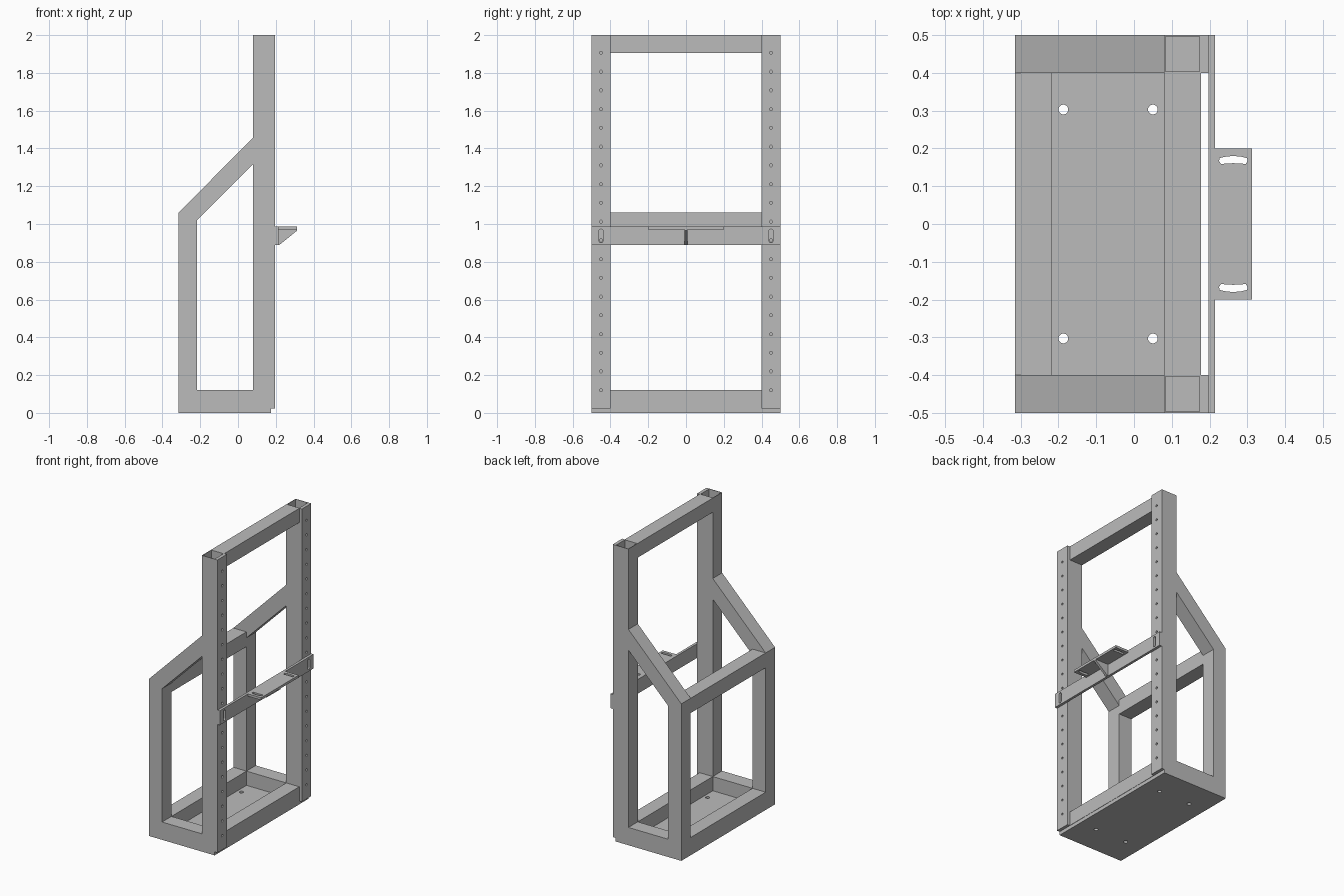
import bpy, bmesh, math
from mathutils import Vector

cube = bpy.data.objects.get("Cube")
if cube:
    bpy.data.objects.remove(cube)

steel = bpy.data.materials.new("grey steel")
steel.use_nodes = True
GREY = (0.5, 0.5, 0.5, 1)
steel.diffuse_color = GREY
steel.node_tree.nodes["Principled BSDF"].inputs["Base Color"].default_value = GREY


def finish(name, bm):
    bmesh.ops.recalc_face_normals(bm, faces=bm.faces)
    mesh = bpy.data.meshes.new(name)
    bm.to_mesh(mesh)
    bm.free()
    mesh.materials.append(steel)
    obj = bpy.data.objects.new(name, mesh)
    bpy.context.collection.objects.link(obj)
    return obj


def add_prism(bm, points, axis, a, b):
    """Extrude a flat outline along one axis; points use the other two axes in order."""
    def place(p, d):
        c = list(p)
        c.insert(axis, d)
        return bm.verts.new(c)
    low = [place(p, a) for p in points]
    face = bm.faces.new(low)
    out = bmesh.ops.extrude_face_region(bm, geom=[face])
    step = Vector((0, 0, 0))
    step[axis] = b - a
    bmesh.ops.translate(bm, vec=step,
                        verts=[v for v in out["geom"] if isinstance(v, bmesh.types.BMVert)])


def prism(name, points, axis, a, b):
    bm = bmesh.new()
    add_prism(bm, points, axis, a, b)
    return finish(name, bm)


def box(name, x, y, z):
    return prism(name, [(x[0], y[0]), (x[1], y[0]), (x[1], y[1]), (x[0], y[1])], 2, *z)


def oval(cx, cy, r, stretch=0, n=16):
    """Circle, or a slot when stretched along the second coordinate."""
    pts = []
    for i in range(n):
        t = 2 * math.pi * (i + 0.5) / n
        s = math.sin(t)
        pts.append((cx + r * math.cos(t), cy + r * s + math.copysign(stretch, s)))
    return pts


def cut(obj, outlines, axis, a, b):
    """Punch outlines through an object."""
    bm = bmesh.new()
    for pts in outlines:
        add_prism(bm, pts, axis, a, b)
    cutter = finish(obj.name + "_cutter", bm)
    cutter.hide_render = True
    mod = obj.modifiers.new("holes", 'BOOLEAN')
    mod.operation = 'DIFFERENCE'
    mod.solver = 'EXACT'
    mod.object = cutter
    bpy.context.view_layer.update()
    graph = bpy.context.evaluated_depsgraph_get()
    mesh = bpy.data.meshes.new_from_object(obj.evaluated_get(graph))
    obj.modifiers.clear()
    obj.data = mesh
    bpy.data.objects.remove(cutter)


BACK, POST, UP, STRIP, RAIL = -0.315, -0.217, 0.08, 0.178, 0.197
IN, OUT = 0.4, 0.5
FLOOR, SILL = 0.024, 0.12

# Base plate with bolt holes
plate = box("base_plate", (BACK, 0.176), (-OUT, OUT), (0, FLOOR))
cut(plate, [oval(x, y, 0.013) for x in (-0.187, 0.05) for y in (-0.303, 0.303)], 2, -0.1, 0.1)

# Side frames
for side, s in (("left", 1), ("right", -1)):
    y = sorted((s * IN, s * OUT))
    prism(side + "_post", [(BACK, FLOOR), (POST, FLOOR), (POST, 1.02), (BACK, 1.06)], 1, *y)
    prism(side + "_sloped_arm", [(BACK, 1.06), (POST, 1.02), (UP, 1.317), (UP, 1.457)], 1, *y)
    box(side + "_base_rail", (POST, UP), y, (FLOOR, SILL))

    # Hollow upright, open at the top
    upright = box(side + "_upright", (UP, STRIP), y, (FLOOR, 2))
    w = 0.004
    x0, x1, y0, y1 = UP + w, STRIP - w, y[0] + w, y[1] - w
    cut(upright, [[(x0, y0), (x1, y0), (x1, y1), (x0, y1)]], 2, FLOOR + w, 2.1)

    # Perforated strip
    strip = box(side + "_hole_strip", (STRIP, RAIL), y, (FLOOR, 2))
    cut(strip, [oval(s * 0.45, SILL + i * 0.0992, 0.008, n=12) for i in range(19)], 0, 0.17, 0.21)

# Cross members
for name, x, z in (("base_rear_bar", (BACK, POST), (FLOOR, SILL)),
                   ("base_front_bar", (UP, STRIP), (FLOOR, SILL)),
                   ("middle_bar", (BACK, POST), (0.96, 1.06)),
                   ("top_bar", (UP, STRIP), (1.904, 2))):
    box(name, x, (-IN, IN), z)

# Adjustable bracket bar with end slots
bar = box("bracket_bar", (RAIL, 0.214), (-OUT, OUT), (0.89, 0.986))
cut(bar, [oval(s * 0.45, 0.937, 0.011, 0.025) for s in (-1, 1)], 0, 0.15, 0.25)

# Shelf with curved slots, and its gusset
shelf = box("bracket_shelf", (0.214, 0.313), (-0.2, 0.2), (0.97, 0.986))
slots = []
for s in (-1, 1):
    arc = [(0.263 + 0.038 * t, s * (0.18 - 0.006 * t * t)) for t in (-0.95, -0.5, 0, 0.5, 0.95)]
    slots.append(arc + [(0.301, s * 0.167), (0.296, s * 0.159), (0.263, s * 0.161),
                        (0.23, s * 0.159), (0.225, s * 0.167)])
cut(shelf, slots, 2, 0.9, 1.05)
prism("bracket_gusset", [(0.214, 0.89), (0.22, 0.89), (0.313, 0.965), (0.313, 0.97), (0.214, 0.97)],
      1, -0.008, 0.008)
